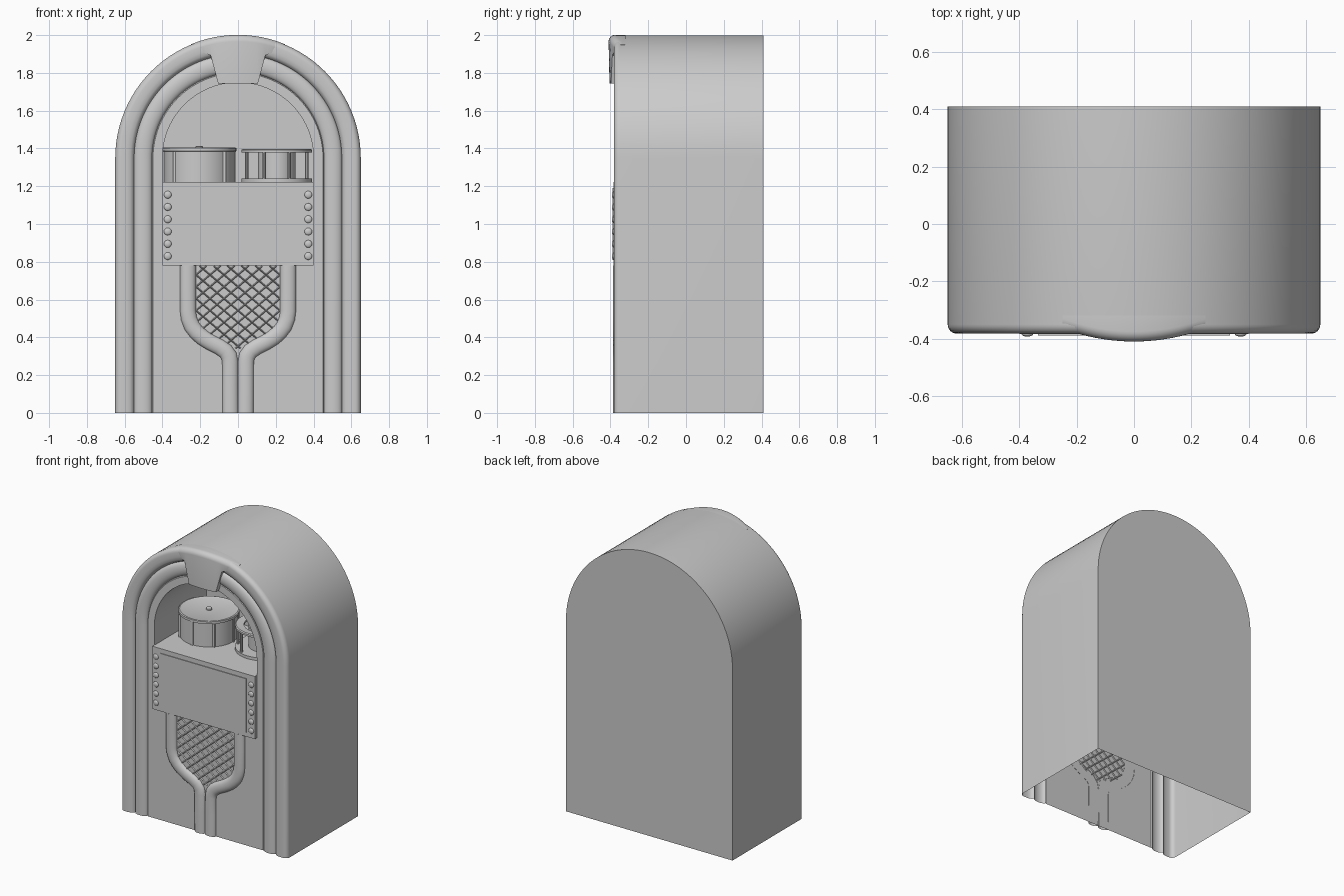
import bpy, bmesh, math
from mathutils import Vector

if "Cube" in bpy.data.objects:
    bpy.data.objects.remove(bpy.data.objects["Cube"])

FACE = -0.362      # y of the flat front face
ZC = 1.349         # centre height of all arches


def finish(name, bm, angle=35):
    bmesh.ops.remove_doubles(bm, verts=bm.verts, dist=1e-5)
    bmesh.ops.recalc_face_normals(bm, faces=bm.faces)
    me = bpy.data.meshes.new(name)
    bm.to_mesh(me)
    bm.free()
    ob = bpy.data.objects.new(name, me)
    bpy.context.collection.objects.link(ob)
    bpy.ops.object.select_all(action='DESELECT')
    ob.select_set(True)
    bpy.context.view_layer.objects.active = ob
    bpy.ops.object.shade_smooth_by_angle(angle=math.radians(angle))
    return ob


def skin(bm, rows, closed=False):
    rows = [[bm.verts.new(p) for p in r] for r in rows]
    n = len(rows[0])
    for a, b in zip(rows, rows[1:]):
        for i in range(n if closed else n - 1):
            j = (i + 1) % n
            bm.faces.new((a[i], a[j], b[j], b[i]))


def sweep(bm, path, profile, closed=False):
    """Sweep (inward offset, y) profile along an xz path with mitred corners."""
    pts = [Vector(p) for p in path]
    rows = []
    for i, p in enumerate(pts):
        a = (p - pts[i - 1]).normalized() if i else None
        b = (pts[i + 1] - p).normalized() if i < len(pts) - 1 else None
        a, b = a or b, b or a
        t = (a + b).normalized()
        n = Vector((t.y, -t.x)) / max(0.4, t.dot(a))
        rows.append([(p.x + n.x * d, y, p.y + n.y * d) for d, y in profile])
    skin(bm, rows, closed)


def arch(r, z0, n=48):
    pts = [(-r, z0)]
    pts += [(-r * math.cos(math.pi * i / n), ZC + r * math.sin(math.pi * i / n)) for i in range(n + 1)]
    return pts + [(r, z0)]


def bulge(d0, d1, base, height, n=10):
    return [(d0 + (d1 - d0) * (1 - math.cos(math.pi * i / n)) / 2,
             base - height * math.sin(math.pi * i / n)) for i in range(n + 1)]


def plate(name, pts):
    bm = bmesh.new()
    bm.faces.new([bm.verts.new(p) for p in pts])
    return finish(name, bm)


def box(name, x0, x1, y0, y1, z0, z1, bevel=0):
    bm = bmesh.new()
    bmesh.ops.create_cube(bm, size=1)
    for v in bm.verts:
        v.co = ((x0 + x1) / 2 + v.co.x * (x1 - x0), (y0 + y1) / 2 + v.co.y * (y1 - y0),
                (z0 + z1) / 2 + v.co.z * (z1 - z0))
    if bevel:
        bmesh.ops.bevel(bm, geom=bm.edges[:], offset=bevel, segments=2, affect='EDGES', profile=0.5)
    return finish(name, bm)


def lathe(name, x, y, profile, n=48):
    """Turn an (r, z) profile about a vertical axis at x, y."""
    bm = bmesh.new()
    skin(bm, [[(x + r * math.cos(2 * math.pi * i / n), y + r * math.sin(2 * math.pi * i / n), z)
               for i in range(n)] for r, z in profile], True)
    bmesh.ops.dissolve_degenerate(bm, edges=bm.edges[:], dist=1e-6)
    return finish(name, bm)


# Cabinet shell: sides, outer arch tube, inner arch tube and window rim
bm = bmesh.new()
corner = [(0.03 - 0.03 * math.cos(t), -0.35 - 0.032 * math.sin(t)) for t in
          [math.pi / 12 * k for k in range(7)]]
outer = [(0, 0.41)] + corner + [(0.06, -0.382), (0.08, -0.378), (0.093, -0.37), (0.1, -0.355)]
sweep(bm, arch(0.65, 0), outer + bulge(0.1, 0.195, -0.355, 0.024)
      + [(0.2, FACE), (0.25, FACE)])
finish("cabinet_shell", bm)

# Back panel, lower front face, and the recessed window
plate("back_panel", [(x, 0.41, z) for x, z in arch(0.65, 0)])
plate("lower_front", [(-0.4, FACE, 0), (0.4, FACE, 0), (0.4, FACE, 1.22), (-0.4, FACE, 1.22)])
bm = bmesh.new()
sweep(bm, arch(0.4, 1.22), [(0, FACE), (0, 0.22)])
finish("window_wall", bm)
plate("window_back", [(x, 0.22, z) for x, z in arch(0.4, 1.22)])
plate("window_shelf", [(-0.4, FACE, 1.22), (0.4, FACE, 1.22), (0.4, 0.22, 1.22), (-0.4, 0.22, 1.22)])

# Crown: curved keystone with wings over the arch
bm = bmesh.new()
half = [0, 0.025, 0.05, 0.075, 0.095, 0.105, 0.115, 0.125, 0.135, 0.145, 0.16, 0.18, 0.2, 0.225, 0.25]
rows = []
for x in [-h for h in half[:0:-1]] + half:
    a = abs(x)
    zt = 1.351 + math.sqrt(0.65 ** 2 - x * x)
    if a <= 0.105:
        zb = 1.743
    elif a <= 0.145:
        zb = 1.743 + (a - 0.105) / 0.04 * 0.15
    else:
        zb = 1.893 + (a - 0.145) / 0.105 * 0.04
    yf = -0.41 + 0.045 * (a / 0.25) ** 2
    h = zt - zb
    r = min(0.035, h * 0.8)
    row = [(x, -0.32, zt)]
    row += [(x, yf + 0.035 * (1 - math.sin(t)), zt - r * (1 - math.cos(t)))
            for t in [math.pi / 12 * k for k in range(7)]]
    rows.append(row + [(x, yf + 0.005, zb), (x, -0.34, zb)])
skin(bm, rows)
bm.faces.new([bm.verts.new(p) for p in rows[0]])
bm.faces.new([bm.verts.new(p) for p in rows[-1]])
finish("crown", bm)

# Selection panel with its raised card and two columns of buttons
box("selection_panel", -0.4, 0.4, -0.384, FACE + 0.01, 0.78, 1.222)
box("title_card", -0.335, 0.335, -0.389, -0.38, 0.81, 1.19)
for side in (-1, 1):
    for i in range(6):
        bm = bmesh.new()
        bmesh.ops.create_uvsphere(bm, u_segments=16, v_segments=8, radius=0.02)
        for v in bm.verts:
            v.co = (side * 0.372 + v.co.x, -0.384 + v.co.y * 0.45, 0.83 + i * 0.065 + v.co.z)
        finish(f"button_{'left' if side < 0 else 'right'}_{i}", bm)

# Mirrored half-round trim around the speaker
trim = [(0.265, 0.78), (0.265, 0.66), (0.265, 0.54), (0.26, 0.5), (0.245, 0.46), (0.22, 0.427),
        (0.19, 0.4), (0.15, 0.375), (0.1, 0.35), (0.067, 0.328), (0.048, 0.302), (0.042, 0.27),
        (0.041, 0.15), (0.04, 0)]
for side, label in ((-1, "left"), (1, "right")):
    bm = bmesh.new()
    sweep(bm, [(side * x, z) for x, z in trim], bulge(-0.042, 0.042, FACE + 0.002, 0.026))
    finish("speaker_trim_" + label, bm, 50)

# Speaker lattice, clipped to the shield-shaped opening


def low(x):
    a = abs(x)
    return 0.335 + 0.4 * a + (max(0, a - 0.14) / 0.08) ** 2 * 0.08


bm = bmesh.new()
bar = [(-0.004, FACE), (0, FACE - 0.006), (0.004, FACE), (0, FACE + 0.006)]
for slope in (-0.85, 0.85):
    for k in range(-2, 13):
        z0 = 0.29 + k * 0.063
        inside = [(x, z0 + slope * x) for x in [i * 0.0044 - 0.22 for i in range(101)]
                  if low(x) < z0 + slope * x < 0.78]
        if len(inside) > 2:
            sweep(bm, [inside[0], inside[-1]], bar, True)
finish("speaker_lattice", bm)

# Large drum with lipped lid, spindle and upright strips
cx, cy = -0.205, -0.03
lathe("large_drum", cx, cy, [(0.187, 1.22), (0.187, 1.383), (0.196, 1.386), (0.196, 1.402),
                             (0.188, 1.405), (0.175, 1.4), (0.0, 1.4)])
lathe("large_drum_spindle", cx, cy, [(0.02, 1.398), (0.02, 1.41), (0.012, 1.414), (0, 1.414)], 16)
for i in range(8):
    a = math.pi / 4 * i - math.pi / 2
    x, y = cx + 0.187 * math.cos(a), cy + 0.187 * math.sin(a)
    box(f"large_drum_strip_{i}", x - 0.008, x + 0.008, y - 0.006, y + 0.006, 1.22, 1.385)

# Small open carousel: two discs, a top ring, posts and a core
cx, cy = 0.205, 0.0
for name, r, z0, z1 in (("carousel_base", 0.187, 1.22, 1.24), ("carousel_core", 0.1, 1.24, 1.38),
                        ("carousel_hub", 0.025, 1.37, 1.395)):
    lathe(name, cx, cy, [(r, z0), (r, z1), (0, z1)])
lathe("carousel_ring", cx, cy, [(0.13, 1.378), (0.187, 1.378), (0.187, 1.392), (0.18, 1.397),
                                (0.13, 1.392), (0.13, 1.378)])
for i in range(8):
    a = math.pi / 4 * (i + 0.5)
    x, y = cx + 0.172 * math.cos(a), cy + 0.172 * math.sin(a)
    lathe(f"carousel_post_{i}", x, y, [(0.009, 1.235), (0.009, 1.382)], 10)
